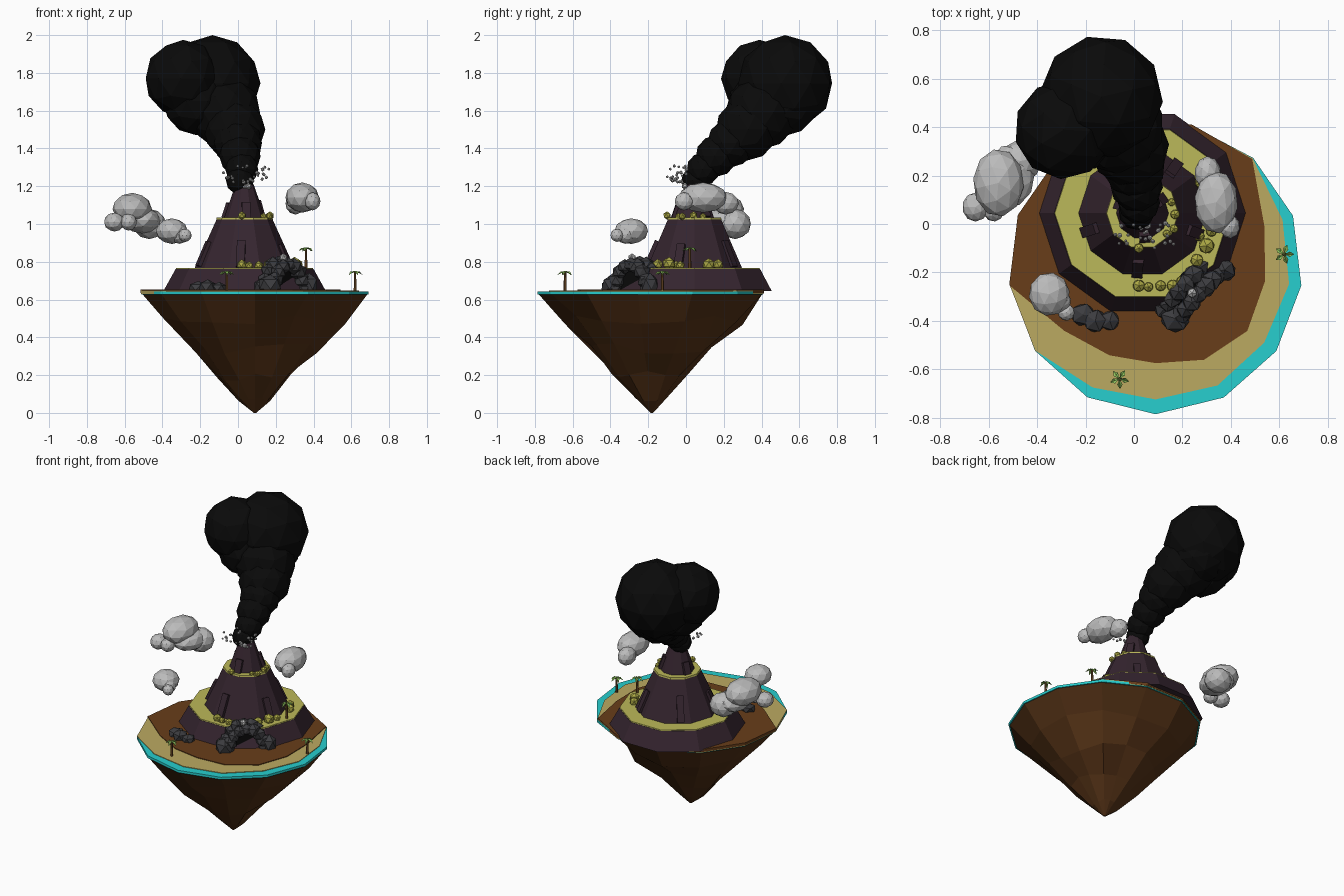
import bpy, bmesh, math, random
from mathutils import Matrix, Vector

if "Cube" in bpy.data.objects:
    bpy.data.objects.remove(bpy.data.objects["Cube"])

random.seed(4)


def mat(name, r, g, b):
    m = bpy.data.materials.new(name)
    m.diffuse_color = (r, g, b, 1)
    m.use_nodes = True
    m.node_tree.nodes["Principled BSDF"].inputs["Base Color"].default_value = m.diffuse_color
    return m


EARTH = mat("earth", .14, .048, .01)
SOIL = mat("underside", .09, .032, .008)
SAND = mat("sand", .5, .4, .12)
WATER = mat("water", .02, .62, .62)
LAVA_ROCK = mat("volcano_rock", .035, .018, .028)
MOSS = mat("moss", .5, .48, .1)
BUSH = mat("bush", .42, .4, .06)
STONE = mat("dark_stone", .045, .045, .05)
BLACK = mat("black", .003, .003, .003)
TRUNK = mat("trunk", .16, .07, .02)
LEAF = mat("leaf", .3, .6, .12)
CLOUD = mat("cloud_grey", .5, .5, .5)


def finish(name, bm, m):
    bmesh.ops.recalc_face_normals(bm, faces=bm.faces)
    me = bpy.data.meshes.new(name)
    bm.to_mesh(me)
    bm.free()
    me.materials.append(m)
    ob = bpy.data.objects.new(name, me)
    bpy.context.collection.objects.link(ob)
    return ob


def loft(name, rings, m):
    """Skin a list of equal-length point rings, capped at both ends."""
    bm = bmesh.new()
    vs = [[bm.verts.new(p) for p in r] for r in rings]
    n = len(rings[0])
    for a, b in zip(vs, vs[1:]):
        for i in range(n):
            j = (i + 1) % n
            bm.faces.new((a[i], a[j], b[j], b[i]))
    bm.faces.new(vs[0][::-1])
    bm.faces.new(vs[-1])
    return finish(name, bm, m)


def blobs(name, items, m, sub=2, jitter=0.0):
    """Group of faceted ellipsoids: (x, y, z, rx[, ry, rz])."""
    bm = bmesh.new()
    for it in items:
        x, y, z, *r = it
        r = r * 3 if len(r) == 1 else r
        M = (Matrix.Translation((x, y, z)) @ Matrix.Diagonal((*r, 1))
             @ Matrix.Rotation(random.uniform(0, 6), 4, 'Z'))
        new = bmesh.ops.create_icosphere(bm, subdivisions=sub, radius=1, matrix=M)["verts"]
        for v in new:
            v.co += (v.co - Vector((x, y, z))) * random.uniform(-jitter, jitter)
    return finish(name, bm, m)


# Floating island: thirteen-sided rim with off-centre sand and water steps
CX, CY, N = .09, -.18, 13
ANG = [math.radians(-7 + 360 / N * k) for k in range(N)]
ground = [.455, .48, .6, .61, .61, .61, .61, .61, .46, .41, .395, .43, .46]
sand = [.555, .56, .603, .608, .608, .608, .608, .608, .605, .56, .545, .55, .545]
water = [.606] * N


def rim(radii, z):
    return [(CX + r * math.cos(a), CY + r * math.sin(a), z) for r, a in zip(radii, ANG)]


for name, radii, z0, z1, m in (("water_ring", water, .626, .643, WATER),
                               ("sand_beach", sand, .63, .647, SAND),
                               ("ground_top", ground, .634, .652, EARTH)):
    loft(name, [rim(radii, z0), rim(radii, z1)], m)

under = [rim([.006] * N, 0)]
for r, z, j in ((.085, .07, .01), (.19, .2, .03), (.33, .34, .03), (.47, .49, .025), (.6, .628, 0)):
    under.append([(x, y, z + random.uniform(-j, j)) for x, y, _ in
                  rim([r + random.uniform(-j, j) for _ in ANG], z)])
loft("island_underside", under, SOIL)

# Volcano: three ten-sided tiers with mossy ledges and an open crater
VX, VY = .035, .045


def deca(r, z):
    return [(VX + r * math.cos(k * math.pi / 5), VY + r * math.sin(k * math.pi / 5), z)
            for k in range(10)]


loft("volcano_lower_tier", [deca(.43, .645), deca(.365, .762)], LAVA_ROCK)
loft("volcano_middle_tier", [deca(.27, .755), deca(.147, 1.027)], LAVA_ROCK)
loft("volcano_crater_cone", [deca(.113, 1.02), deca(.048, 1.21), deca(.034, 1.21), deca(.026, 1.17)], LAVA_ROCK)
loft("lower_ledge_moss", [deca(.364, .76), deca(.362, .768)], MOSS)
loft("upper_ledge_moss", [deca(.15, 1.023), deca(.148, 1.034)], MOSS)

# Rock ribs leaning on the slopes
bm = bmesh.new()
for deg, r, z, h, tilt in ((-95, .225, .84, .15, .42), (-20, .225, .83, .13, .42), (55, .22, .84, .15, .42),
                           (130, .215, .85, .17, .42), (198, .225, .84, .14, .42),
                           (-85, .095, 1.07, .09, .33), (35, .09, 1.08, .09, .33), (160, .095, 1.07, .08, .33)):
    M = (Matrix.Translation((VX, VY, z)) @ Matrix.Rotation(math.radians(deg), 4, 'Z')
         @ Matrix.Translation((r, 0, 0)) @ Matrix.Rotation(-tilt, 4, 'Y')
         @ Matrix.Diagonal((.03, .045, h, 1)))
    bmesh.ops.create_cube(bm, size=1, matrix=M)
finish("volcano_ribs", bm, LAVA_ROCK)

# Bushes on the ledges
blobs("ledge_bushes", [(.02, -.255, .785, .028), (.06, -.26, .78, .022), (.11, -.255, .78, .025),
                       (.16, -.255, .785, .028), (.2, -.24, .785, .03), (.26, -.15, .785, .03),
                       (.3, -.09, .79, .036), (.27, -.05, .78, .024), (.32, -.03, .78, .025),
                       (.31, .12, .785, .034), (.28, .17, .785, .03),
                       (.02, -.1, 1.045, .022), (.135, -.04, 1.04, .018), (.165, -.02, 1.04, .02),
                       (.17, .04, 1.045, .022), (.155, .09, 1.04, .018)], BUSH, 1)

# Rocky cave facing front right: two rows of boulders over an arch
mouth, side, out = Vector((.26, -.285, .65)), Vector((.66, .75, 0)), Vector((.75, -.66, 0))
boulders = []
for row, rad in ((0.01, .108), (-.06, .115)):
    for k in range(9):
        a = math.pi * k / 8
        p = mouth + side * (math.cos(a) * rad * 1.05) + out * row + Vector((0, 0, math.sin(a) * rad * 1.25))
        boulders.append((*p, random.uniform(.038, .048)))
boulders += [(.17, -.39, .68, .065, .06, .055), (.125, -.35, .67, .045), (.375, -.19, .68, .05, .05, .06)]
blobs("cave_boulders", boulders, STONE, 1, .08)
arch = [mouth + side * (.1 * math.cos(math.pi * k / 10)) + Vector((0, 0, .125 * math.sin(math.pi * k / 10)))
        for k in range(11)]
loft("cave_opening", [[p - out * .015 for p in arch], [p - out * .1 for p in arch]], BLACK)
blobs("cave_top_stone", [(.24, -.285, .822, .022)], CLOUD, 1)
blobs("loose_rocks", [(-.21, -.375, .665, .055, .05, .035), (-.16, -.4, .665, .05, .05, .045),
                      (-.1, -.4, .66, .045, .045, .035)], STONE, 1, .08)


# Palm trees
def palm(i, x, y, z):
    bm = bmesh.new()
    bmesh.ops.create_cone(bm, cap_ends=True, segments=6, radius1=.009, radius2=.006, depth=.11,
                          matrix=Matrix.Translation((x, y, z + .05)))
    finish(f"palm_trunk_{i}", bm, TRUNK)
    bm = bmesh.new()
    for k in range(5):
        R = Matrix.Translation((x, y, z + .105)) @ Matrix.Rotation(k * math.tau / 5 + i, 4, 'Z')
        top = [bm.verts.new(R @ Vector(p)) for p in
               ((0, 0, .006), (.024, -.011, .003), (.042, 0, -.016), (.024, .011, .003))]
        low = [bm.verts.new(R @ Vector(p)) for p in ((0, 0, -.002), (.024, 0, -.004))]
        bm.faces.new(top)
        bm.faces.new((low[0], low[1], top[1], top[0]))
        bm.faces.new((low[1], top[2], top[1]))
        bm.faces.new((top[0], top[3], low[1], low[0]))
        bm.faces.new((top[3], top[2], low[1]))
    finish(f"palm_leaves_{i}", bm, LEAF)


for i, p in enumerate([(.62, -.125, .64), (-.06, -.64, .64), (.36, .02, .765)]):
    palm(i, *p)

# Clouds
blobs("cloud_back_left", [(-.56, .17, 1.08, .105, .14, .085), (-.47, .26, 1.0, .09, .085, .08),
                          (-.655, .07, 1.01, .055, .06, .05), (-.58, .06, 1.01, .045, .05, .045),
                          (-.51, .2, 1.02, .1, .13, .07)], CLOUD)
blobs("cloud_front_left", [(-.35, -.29, .962, .085, .09, .068), (-.28, -.365, .94, .035, .035, .035),
                           (-.31, -.32, .945, .05, .05, .05)], CLOUD)
blobs("cloud_right", [(.34, .09, 1.14, .09, .13, .08), (.395, -.01, 1.12, .042, .05, .048),
                      (.305, .21, 1.11, .055, .07, .06)], CLOUD)

# Smoke column widening toward the back left
blobs("smoke_plume", [(.01, .05, 1.23, .075), (.02, .09, 1.29, .088), (.01, .16, 1.36, .11),
                      (0, .24, 1.43, .13), (-.02, .32, 1.5, .165), (-.07, .4, 1.59, .195),
                      (-.22, .4, 1.65, .18), (-.1, .52, 1.65, .185),
                      (-.29, .39, 1.77, .205), (-.135, .525, 1.745, .255)], BLACK)

# Ejected cinders around the crater
blobs("cinders", [(.04 + random.uniform(-.14, .13), -.05 + random.uniform(-.05, .06),
                   random.uniform(1.22, 1.31), random.uniform(.006, .012)) for _ in range(28)], CLOUD, 1)
blobs("crater_glow_stones", [(.035 + .02 * k, .0 - .006 * k, 1.2, .018) for k in (-1, 0, 1)], CLOUD, 1)
